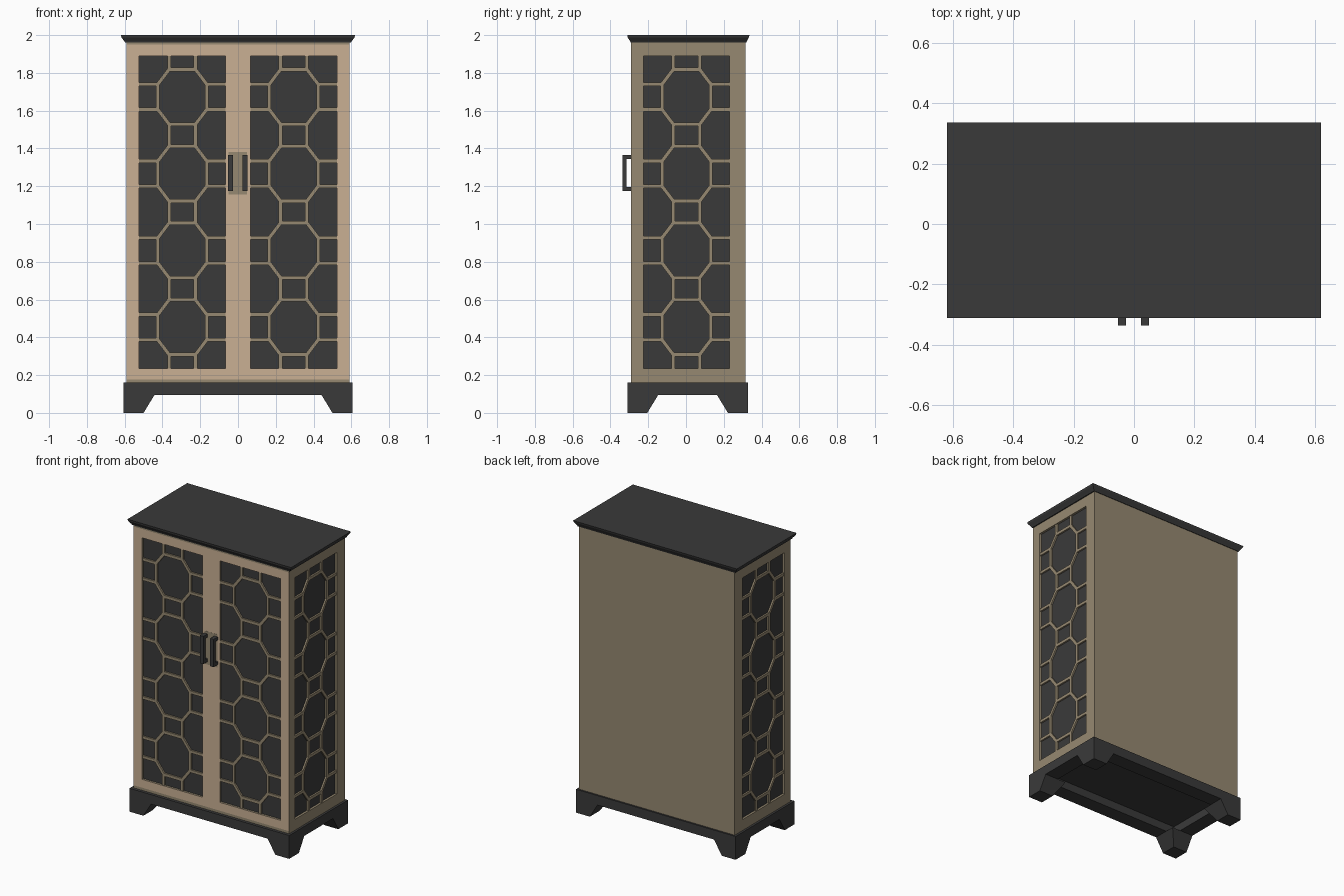
import bpy, bmesh
from mathutils import Vector

if "Cube" in bpy.data.objects:
    bpy.data.objects.remove(bpy.data.objects["Cube"])


def material(name, color):
    m = bpy.data.materials.new(name)
    m.diffuse_color = (*color, 1)
    m.use_nodes = True
    m.node_tree.nodes["Principled BSDF"].inputs["Base Color"].default_value = m.diffuse_color
    return m


DARK = material("charcoal", (0.042, 0.042, 0.042))
TAN = material("shaded wood", (0.305, 0.25, 0.165))
LIGHT = material("light wood", (0.59, 0.434, 0.296))


def finish(bm, name, mats):
    bmesh.ops.remove_doubles(bm, verts=bm.verts[:], dist=0.0001)
    bmesh.ops.recalc_face_normals(bm, faces=bm.faces[:])
    me = bpy.data.meshes.new(name)
    bm.to_mesh(me)
    bm.free()
    for m in mats:
        me.materials.append(m)
    ob = bpy.data.objects.new(name, me)
    bpy.context.collection.objects.link(ob)
    return ob


def loft(bm, sections):
    """Stack of rectangles (x0, x1, y0, y1, z), capped at both ends."""
    rings = []
    for x0, x1, y0, y1, z in sections:
        rings.append([bm.verts.new(p) for p in
                      ((x0, y0, z), (x1, y0, z), (x1, y1, z), (x0, y1, z))])
    for a, b in zip(rings, rings[1:]):
        for i in range(4):
            j = (i + 1) % 4
            bm.faces.new((a[i], a[j], b[j], b[i]))
    bm.faces.new(rings[0])
    bm.faces.new(rings[-1])


def box(bm, x0, x1, y0, y1, z0, z1):
    loft(bm, [(x0, x1, y0, y1, z0), (x0, x1, y0, y1, z1)])


# Body extents and the panel openings
BX, BF, BB = 0.59, -0.29, 0.315
WS = [0.16, 0.178, 0.235, 1.89, 1.95, 1.96]
RECESS = 0.015

# Each place maps (across, up, depth inwards) onto one side of the body
front = lambda u, w, d: Vector((u, BF + d, w))
right = lambda u, w, d: Vector((BX - d, u, w))
left = lambda u, w, d: Vector((-BX + d, u, w))
back = lambda u, w, d: Vector((u, BB - d, w))


def wall(bm, place, us, holes, frame_mat):
    """Grid of faces whose hole cells are sunk in as dark panes."""
    def quad(pts, mat):
        bm.faces.new([bm.verts.new(place(*p)) for p in pts]).material_index = mat
    for i, (u0, u1) in enumerate(zip(us, us[1:])):
        for k, (w0, w1) in enumerate(zip(WS, WS[1:])):
            c = [(u0, w0), (u1, w0), (u1, w1), (u0, w1)]
            if i in holes and k == 2:
                quad([(*p, RECESS) for p in c], 0)
                for a, b in zip(c, c[1:] + c[:1]):
                    quad([(*a, 0), (*b, 0), (*b, RECESS), (*a, RECESS)], 1)
            else:
                quad([(*p, 0) for p in c], 1 if k in (0, 4) else frame_mat)


bm = bmesh.new()
wall(bm, front, [-BX, -0.525, -0.065, 0.065, 0.525, BX], (1, 3), 2)
for side in (left, right):
    wall(bm, side, [BF, -0.225, 0.23, BB], (1,), 1)
wall(bm, back, [-BX, BX], (), 1)
bmesh.ops.remove_doubles(bm, verts=bm.verts[:], dist=0.0001)
bmesh.ops.holes_fill(bm, edges=bm.edges[:], sides=0)
finish(bm, "cabinet_body", [DARK, TAN, LIGHT])


# Octagon lattice in front of each pane
def lattice(name, place, u0, u1):
    bm = bmesh.new()
    cu, hw = (u0 + u1) / 2, 0.0095
    near, far = 0.004, RECESS

    def prism(pts):
        a = [bm.verts.new(place(*p, near)) for p in pts]
        b = [bm.verts.new(place(*p, far)) for p in pts]
        n = len(pts)
        bm.faces.new(a)
        for i in range(n):
            j = (i + 1) % n
            bm.faces.new((a[i], a[j], b[j], b[i]))
        bm.faces.new(b[::-1])

    def rect(a0, a1, b0, b1):
        prism([(a0, b0), (a1, b0), (a1, b1), (a0, b1)])

    ox, oz, sx, sz = 0.129, 0.145, 0.07, 0.067
    pitch = 0.4065
    mids = [1.0635 + (i - 1.5) * pitch for i in range(4)]
    octagon = [(sx, oz), (ox, sz), (ox, -sz), (sx, -oz),
               (-sx, -oz), (-ox, -sz), (-ox, sz), (-sx, oz)]
    for cz in mids:
        inner = [(cu + x * 0.93, cz + z * 0.93) for x, z in octagon]
        outer = [(cu + x * 1.07, cz + z * 1.07) for x, z in octagon]
        for i in range(8):
            j = (i + 1) % 8
            prism([inner[i], inner[j], outer[j], outer[i]])
        for s in (-sz, sz):
            rect(u0, cu - ox, cz + s - hw, cz + s + hw)
            rect(cu + ox, u1, cz + s - hw, cz + s + hw)
    # uprights linking the octagons and the frame
    lows = [WS[2]] + [z + oz for z in mids]
    highs = [z - oz for z in mids] + [WS[3]]
    for lo, hi in zip(lows, highs):
        for s in (-sx, sx):
            rect(cu + s - hw, cu + s + hw, lo, hi)
    finish(bm, name, [TAN])


lattice("left_door_lattice", front, -0.525, -0.065)
lattice("right_door_lattice", front, 0.065, 0.525)
lattice("left_side_lattice", left, -0.225, 0.23)
lattice("right_side_lattice", right, -0.225, 0.23)

# Flared cornice
bm = bmesh.new()
loft(bm, [(-0.597, 0.597, -0.293, 0.319, 1.96),
          (-0.602, 0.602, -0.296, 0.322, 1.968),
          (-0.617, 0.617, -0.309, 0.333, 1.988),
          (-0.62, 0.62, -0.311, 0.336, 2.0)])
finish(bm, "cornice", [DARK])

# Plinth with a hollow underside
PX, PF, PB = 0.605, -0.31, 0.327
bm = bmesh.new()
t = 0.1
loft(bm, [(-PX + t, PX - t, PF + t, PB - t, 0.15),
          (-PX + t, PX - t, PF + t, PB - t, 0.095),
          (-PX, PX, PF, PB, 0.095),
          (-PX, PX, PF, PB, 0.16)])
finish(bm, "plinth", [DARK])

# Tapered bracket feet
for sx, xn in ((-1, "left"), (1, "right")):
    for y, sy, yn in ((PF, 1, "front"), (PB, -1, "back")):
        bm = bmesh.new()
        loft(bm, [(sx * PX, sx * (PX - w), y, y + sy * w, z)
                  for w, z in ((0.105, 0), (0.163, 0.095))])
        finish(bm, f"{yn}_{xn}_foot", [DARK])

# Bracket shaped door handles
for cx, n in ((-0.04, "left"), (0.037, "right")):
    bm = bmesh.new()
    x0, x1 = cx - 0.0135, cx + 0.0135
    box(bm, x0, x1, -0.336, -0.314, 1.175, 1.365)
    for z0 in (1.175, 1.343):
        box(bm, x0, x1, -0.314, BF, z0, z0 + 0.022)
    finish(bm, n + "_handle", [DARK])

# Darker plate behind the handles
bm = bmesh.new()
box(bm, -0.05, 0.048, BF - 0.001, BF, 1.155, 1.38)
finish(bm, "handle_backplate", [TAN])
